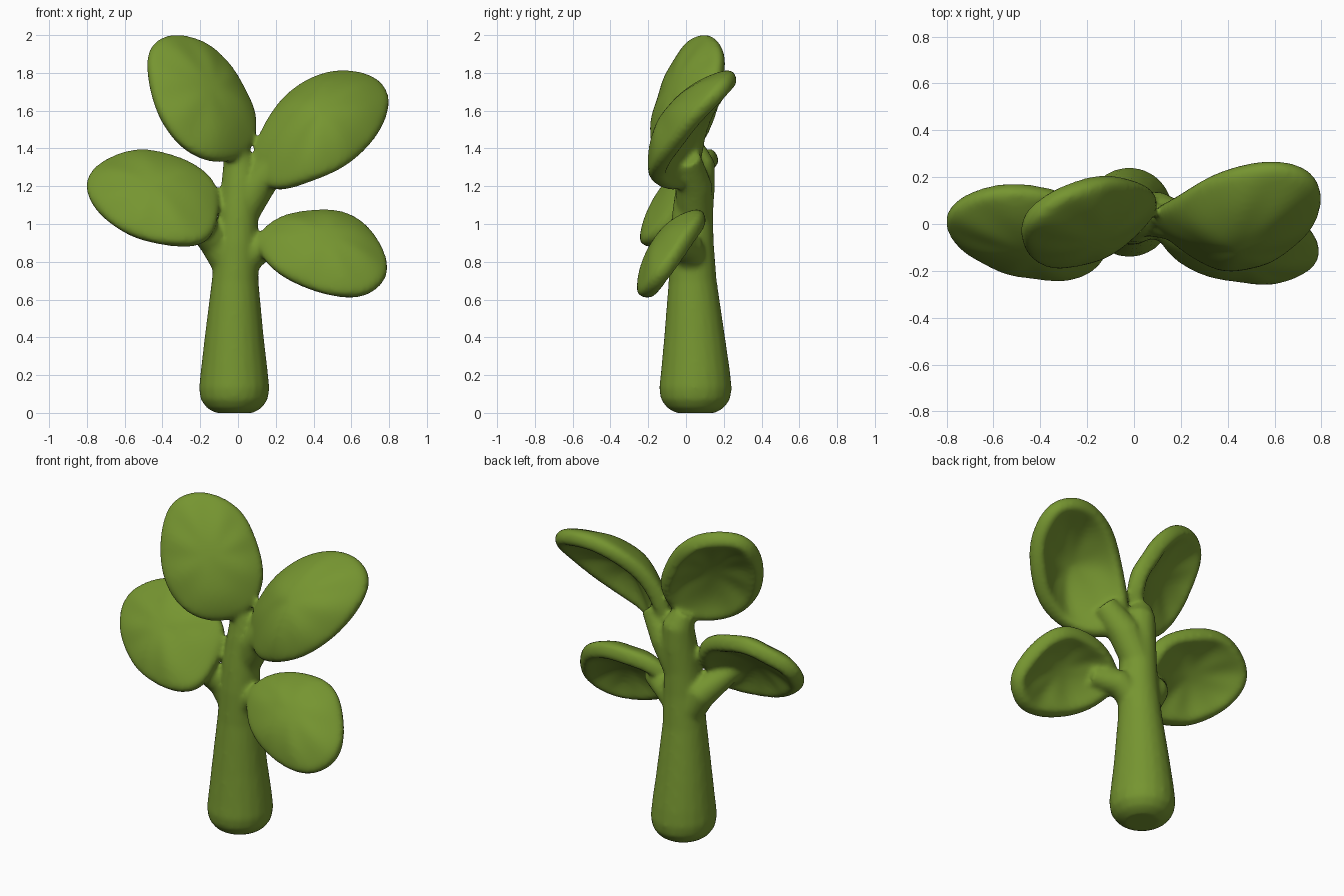
import bpy, bmesh, math
from mathutils import Vector

if "Cube" in bpy.data.objects:
    bpy.data.objects.remove(bpy.data.objects["Cube"])

green = bpy.data.materials.new("leaf green")
green.diffuse_color = (0.18, 0.30, 0.03, 1)
green.use_nodes = True
green.node_tree.nodes["Principled BSDF"].inputs["Base Color"].default_value = green.diffuse_color


def make_object(name, bm):
    bmesh.ops.recalc_face_normals(bm, faces=bm.faces[:])
    me = bpy.data.meshes.new(name)
    bm.to_mesh(me)
    bm.free()
    me.materials.append(green)
    ob = bpy.data.objects.new(name, me)
    bpy.context.collection.objects.link(ob)
    return ob


def tube(bm, path, n=20):
    """Closed tube through (x, y, z, radius) points."""
    pts = [Vector(p[:3]) for p in path]
    rings = []
    for i, p in enumerate(path):
        d = (pts[min(i + 1, len(pts) - 1)] - pts[max(i - 1, 0)]).normalized()
        a = d.cross(Vector((0, 1, 0))).normalized()
        b = d.cross(a) * 1.03
        rings.append([bm.verts.new(pts[i] + p[3] * (a * math.cos(t) + b * math.sin(t)))
                      for t in (2 * math.pi * k / n for k in range(n))])
    for r0, r1 in zip(rings, rings[1:]):
        for k in range(n):
            bm.faces.new((r0[k], r0[(k + 1) % n], r1[(k + 1) % n], r1[k]))
    bm.faces.new(rings[0][::-1])
    bm.faces.new(rings[-1])


def leaf(name, outline, centre, slope, dome):
    """Cupped leaf: front outline (x, z, optional y shift) on a tilted plane, domed to the front."""
    cx, cy, cz = centre
    sx, sz = slope
    normal = Vector((sx, -1, sz)).normalized()
    bm = bmesh.new()
    mid = bm.verts.new(Vector(centre) + normal * dome)
    n = len(outline)
    rings = []
    for r in (0.3, 0.6, 0.85, 1.0):
        ring = []
        for i, (x, z, *shift) in enumerate(outline):
            dx, dz = (x - cx) * r, (z - cz) * r
            vein = 0.012 * (-1) ** i if r in (0.6, 0.85) else 0
            y = cy + sx * dx + sz * dz + sum(shift) * r
            p = Vector((cx + dx, y, cz + dz))
            ring.append(bm.verts.new(p + normal * (dome * (1 - r ** 2.4) + vein)))
        rings.append(ring)
    for k in range(n):
        bm.faces.new((mid, rings[0][k], rings[0][(k + 1) % n]))
        for r0, r1 in zip(rings, rings[1:]):
            bm.faces.new((r0[k], r1[k], r1[(k + 1) % n], r0[(k + 1) % n]))
    ob = make_object(name, bm)
    s = ob.modifiers.new("thickness", 'SOLIDIFY')
    s.thickness = 0.1
    s.offset = 0
    ob.modifiers.new("round", 'SUBSURF').levels = 2
    return ob


# Trunk with four short branches
bm = bmesh.new()
tube(bm, [(-0.02, 0.05, 0.0, 0.10), (-0.02, 0.05, 0.025, 0.145), (-0.02, 0.05, 0.07, 0.178),
          (-0.02, 0.05, 0.13, 0.187), (-0.02, 0.05, 0.22, 0.178), (-0.02, 0.045, 0.40, 0.157),
          (-0.015, 0.035, 0.70, 0.124), (-0.005, 0.03, 0.90, 0.114), (0.0, 0.035, 1.05, 0.106),
          (0.01, 0.05, 1.20, 0.10), (0.01, 0.06, 1.32, 0.09), (-0.02, 0.035, 1.40, 0.065)])
tube(bm, [(-0.02, 0.04, 0.74, 0.09), (-0.12, 0.02, 0.91, 0.09), (-0.26, -0.11, 1.05, 0.06)])
tube(bm, [(0.0, 0.03, 0.78, 0.085), (0.12, 0.01, 0.875, 0.08), (0.27, -0.06, 0.90, 0.06)])
tube(bm, [(0.0, 0.05, 1.02, 0.09), (0.10, 0.04, 1.20, 0.095), (0.22, 0.0, 1.35, 0.075)])
parts = [make_object("plant", bm)]

# Four leaves
parts.append(leaf("upper_left_leaf",
     [(0.0, 1.33, 0.03), (0.07, 1.42), (0.08, 1.55), (0.02, 1.68), (-0.04, 1.78), (-0.11, 1.88),
      (-0.21, 1.95), (-0.33, 1.99), (-0.44, 1.97), (-0.49, 1.89), (-0.48, 1.76),
      (-0.45, 1.63), (-0.39, 1.50), (-0.29, 1.385), (-0.15, 1.315)],
     (-0.2, 0.045, 1.66), (0.57, 0.52), 0.095))
parts.append(leaf("upper_right_leaf",
     [(0.08, 1.28, 0.17), (0.11, 1.42, 0.08), (0.20, 1.58, 0.01), (0.33, 1.715),
      (0.49, 1.775, 0.01), (0.62, 1.785, 0.02), (0.75, 1.74, 0.03), (0.80, 1.66, 0.02),
      (0.78, 1.54), (0.70, 1.42), (0.60, 1.325), (0.50, 1.265), (0.36, 1.21, 0.02),
      (0.17, 1.15, 0.17)],
     (0.44, 0.035, 1.49), (-0.06, 0.78), 0.14))
parts.append(leaf("lower_left_leaf",
     [(-0.10, 1.08, 0.05), (-0.12, 1.20, 0.02), (-0.21, 1.275), (-0.35, 1.34), (-0.53, 1.375),
      (-0.68, 1.33), (-0.78, 1.26), (-0.81, 1.18), (-0.76, 1.07), (-0.66, 0.985),
      (-0.55, 0.92), (-0.42, 0.89), (-0.27, 0.87), (-0.13, 0.90, 0.03)],
     (-0.44, -0.01, 1.13), (0.0, 0.77), 0.09))
parts.append(leaf("lower_right_leaf",
     [(0.09, 0.87, 0.03), (0.13, 0.95), (0.21, 1.0), (0.33, 1.035), (0.50, 1.04), (0.62, 1.01),
      (0.71, 0.92), (0.78, 0.80), (0.79, 0.70), (0.70, 0.62), (0.59, 0.60), (0.45, 0.625),
      (0.31, 0.675), (0.18, 0.75)],
     (0.46, -0.035, 0.85), (0.06, 0.75), 0.105))

# Fuse trunk and leaves into one smooth sculpted body
for ob in parts:
    ob.select_set(True)
bpy.context.view_layer.objects.active = parts[0]
bpy.ops.object.convert(target='MESH')
bpy.ops.object.join()
plant = bpy.context.view_layer.objects.active
m = plant.modifiers.new("fuse", 'REMESH')
m.mode = 'VOXEL'
m.voxel_size = 0.015
m.use_smooth_shade = True
m = plant.modifiers.new("soften", 'SMOOTH')
m.factor = 0.5
m.iterations = 5
